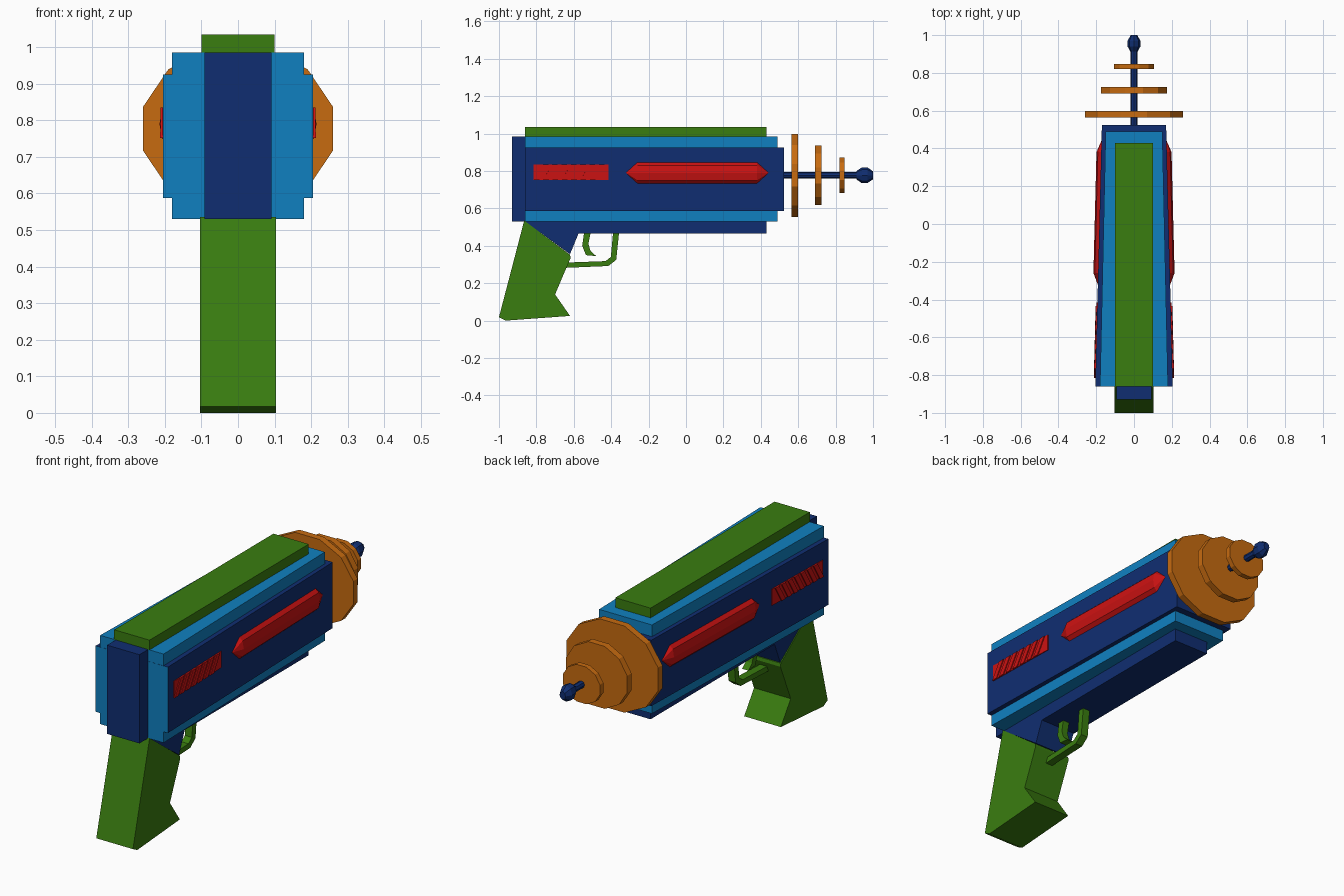
import bpy, bmesh, math
from mathutils import Matrix, Vector

cube = bpy.data.objects.get("Cube")
if cube:
    bpy.data.objects.remove(cube, do_unlink=True)


def material(name, r, g, b):
    m = bpy.data.materials.new(name)
    m.use_nodes = True
    m.diffuse_color = (r, g, b, 1)
    m.node_tree.nodes["Principled BSDF"].inputs["Base Color"].default_value = (r, g, b, 1)
    return m


green = material("green", .042, .205, .005)
blue = material("light blue", .005, .216, .53)
navy = material("navy", .005, .027, .165)
orange = material("orange", .57, .147, .005)
red = material("red", .6, .006, .006)

SLOPE = math.atan(.035 / 1.385)     # inward taper of the side walls


def side_x(y):
    """Half width of the side wall at a given length."""
    return .205 - math.tan(SLOPE) * (y + .86)


def finish(name, bm, mats, mirror=False):
    bmesh.ops.recalc_face_normals(bm, faces=bm.faces)
    mesh = bpy.data.meshes.new(name)
    bm.to_mesh(mesh)
    bm.free()
    for m in mats:
        mesh.materials.append(m)
    ob = bpy.data.objects.new(name, mesh)
    bpy.context.collection.objects.link(ob)
    if mirror:
        ob.modifiers.new("mirror", "MIRROR").use_bisect_axis[0] = False
    return ob


def block(name, mats, y0, y1, z0, z1, w0, w1):
    """Box whose half width runs from w0 at the rear to w1 at the muzzle."""
    bm = bmesh.new()
    bmesh.ops.create_cube(bm, size=2)
    for v in bm.verts:
        x, y, z = v.co
        v.co = (x * (w1 if y > 0 else w0), y1 if y > 0 else y0, z1 if z > 0 else z0)
    bm.normal_update()
    if len(mats) > 1:               # second colour goes on the rear face
        for f in bm.faces:
            if f.normal.y < -.9:
                f.material_index = 1
    return finish(name, bm, mats)


def add_prism(bm, points, x0, x1):
    """Side outline of (y, z) points extruded across x."""
    face = bm.faces.new([bm.verts.new((x0, y, z)) for y, z in points])
    out = bmesh.ops.extrude_face_region(bm, geom=[face])["geom"]
    for v in out:
        if isinstance(v, bmesh.types.BMVert):
            v.co.x = x1


def prism(name, mat, points, half):
    bm = bmesh.new()
    add_prism(bm, points, -half, half)
    return finish(name, bm, [mat])


def spindle(name, mat, profile, sides, rx, rz, centre, turn=0, phase=0, mirror=False):
    """Faceted solid around the y axis from (y, radius factor) rings."""
    bm = bmesh.new()
    rings = []
    for y, r in profile:
        angles = [2 * math.pi * (i + phase) / sides for i in range(sides)]
        rings.append([bm.verts.new((r * rx * math.cos(a), y, r * rz * math.sin(a)))
                      for a in angles])
    for a, b in zip(rings, rings[1:]):
        for i in range(sides):
            j = (i + 1) % sides
            bm.faces.new((a[i], a[j], b[j], b[i]))
    bm.faces.new(rings[0])
    bm.faces.new(rings[-1])
    bm.transform(Matrix.Translation(centre) @ Matrix.Rotation(turn, 4, "Z"))
    return finish(name, bm, [mat], mirror)


# Body, side slabs and rails
block("body_core", [blue], -.86, .49, .53, .985, .18, .15)
block("side_slab", [navy, blue], -.861, .525, .587, .925, .205, .17)
block("rear_cap", [navy], -.93, -.85, .53, .985, .092, .092)
block("top_rail", [green], -.86, .43, .97, 1.035, .1, .1)
prism("under_rail", navy, [(-.86, .54), (-.86, .53), (-.62, .355), (-.575, .465),
                           (.43, .465), (.43, .54)], .1)

# Grip, trigger and guard
prism("grip", green, [(-.865, .535), (-.62, .352), (-.617, .335), (-.7, .14),
                      (-.62, .025), (-.965, 0), (-1, .018)], .104)
prism("trigger_guard", green, [(-.65, .282), (-.415, .292), (-.373, .325), (-.358, .47),
                               (-.39, .47), (-.402, .34), (-.43, .318), (-.65, .31)], .02)
prism("trigger", green, [(-.545, .47), (-.555, .4), (-.535, .35), (-.48, .345),
                         (-.51, .372), (-.522, .41), (-.51, .47)], .018)

# Emitter rod, tip and three discs
AXIS = .777
spindle("emitter_rod", navy, [(.5, 1), (.95, 1)], 8, .018, .018, Vector((0, 0, AXIS)))
spindle("emitter_tip", navy, [(.912, .55), (.94, 1), (.97, 1), (1, .5)], 8, .034, .042,
        Vector((0, 0, AXIS)))
flat = math.cos(math.pi / 12)
for name, y0, y1, rx, rz in (("large_disc", .563, .598, .26, .222),
                             ("middle_disc", .69, .725, .174, .16),
                             ("small_disc", .82, .847, .105, .095)):
    spindle(name, orange, [(y0, 1), (y1, 1)], 12, rx / flat, rz / flat,
            Vector((0, 0, AXIS)), phase=.5)

# Gem-shaped red strip on each side
spindle("side_gem", red, [(-.38, .03), (-.32, 1), (.32, 1), (.38, .03)], 8, .025, .056,
        Vector((side_x(.06), .06, .79)), turn=SLOPE, mirror=True)

# Slatted red vent on each side
bm = bmesh.new()
half, low, high, lean, count = .2, -.042, .042, .05, 7
add_prism(bm, [(-half, low), (half, low), (half, high), (-half, high)], -.01, .004)
pitch = (2 * half - lean) / count
for i in range(count):
    y = -half + pitch * i
    add_prism(bm, [(y, low), (y + pitch * .6, low), (y + pitch * .6 + lean, high),
                   (y + lean, high)], -.01, .009)
bm.transform(Matrix.Translation((side_x(-.615), -.615, .793)) @ Matrix.Rotation(SLOPE, 4, "Z"))
finish("side_vent", bm, [red], mirror=True)
